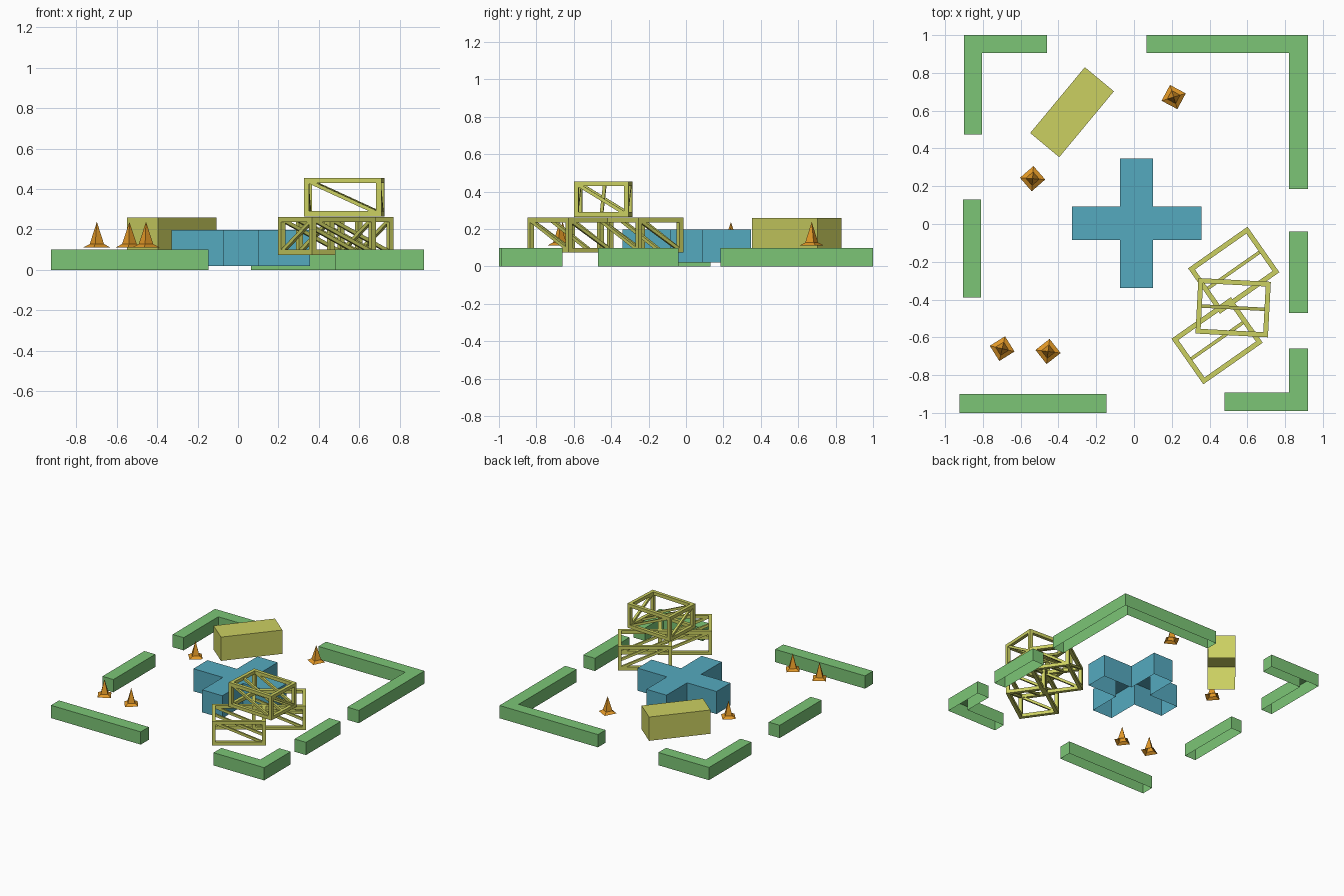
import bpy, bmesh, math
from mathutils import Matrix, Vector

if "Cube" in bpy.data.objects:
    bpy.data.objects.remove(bpy.data.objects["Cube"])


def material(name, rgb):
    m = bpy.data.materials.new(name)
    m.diffuse_color = (*rgb, 1)
    m.use_nodes = True
    m.node_tree.nodes["Principled BSDF"].inputs["Base Color"].default_value = m.diffuse_color
    return m


GREEN = material("hedge green", (0.20, 0.56, 0.18))
BLUE = material("barrier blue", (0.09, 0.40, 0.52))
YELLOW = material("olive yellow", (0.60, 0.63, 0.12))
ORANGE = material("cone orange", (0.75, 0.31, 0.02))


def finish(bm, name, mat, matrix=None):
    me = bpy.data.meshes.new(name)
    bm.to_mesh(me)
    bm.free()
    me.materials.append(mat)
    ob = bpy.data.objects.new(name, me)
    if matrix:
        ob.matrix_world = matrix
    bpy.context.collection.objects.link(ob)
    return ob


def open_block(name, outline, z0, z1, mat, matrix=None):
    """Extruded outline (counter-clockwise) with a top but no underside."""
    bm = bmesh.new()
    low = [bm.verts.new((x, y, z0)) for x, y in outline]
    high = [bm.verts.new((x, y, z1)) for x, y in outline]
    bm.faces.new(high)
    n = len(outline)
    for i in range(n):
        j = (i + 1) % n
        bm.faces.new((low[i], low[j], high[j], high[i]))
    finish(bm, name, mat, matrix)


def rect(x0, y0, x1, y1):
    return [(x0, y0), (x1, y0), (x1, y1), (x0, y1)]


# perimeter walls
open_block("wall_left", rect(-.905, -.39, -.81, .13), 0, .1, GREEN)
open_block("wall_right", rect(.82, -.47, .92, -.04), 0, .1, GREEN)
open_block("wall_front", rect(-.925, -1, -.145, -.9), 0, .1, GREEN)
open_block("corner_back_left", [(-.90, .475), (-.805, .475), (-.805, .905),
                                (-.46, .905), (-.46, 1), (-.90, 1)], 0, .1, GREEN)
open_block("corner_back_right", [(.065, .905), (.82, .905), (.82, .185),
                                 (.92, .185), (.92, 1), (.065, 1)], 0, .1, GREEN)
open_block("corner_front_right", [(.48, -.99), (.92, -.99), (.92, -.66),
                                  (.82, -.66), (.82, -.893), (.48, -.893)], 0, .1, GREEN)

# central cross-shaped block
a, b = .0875, .343
cross = [(-a, -b), (a, -b), (a, -a), (b, -a), (b, a), (a, a),
         (a, b), (-a, b), (-a, a), (-b, a), (-b, -a), (-a, -a)]
open_block("center_cross", cross, .02, .197, BLUE, Matrix.Translation((.014, .004, 0)))

# solid container
open_block("container", rect(-.2265, -.1, .2265, .1), .073, .26, YELLOW,
           Matrix.Translation((-.328, .592, 0)) @ Matrix.Rotation(math.radians(50.3), 4, 'Z'))


# open crate frames with diagonal braces
def bar(bm, p, q, t):
    p, q = Vector(p), Vector(q)
    d = q - p
    rot = d.to_track_quat('Z', 'Y').to_matrix().to_4x4()
    bmesh.ops.create_cube(bm, size=1, matrix=Matrix.Translation((p + q) / 2) @ rot
                          @ Matrix.Diagonal((t, t, d.length, 1)))


def crate_frame(name, x, y, z, angle, h):
    L, W, t, s = .384, .294, .026, .018
    X, Y, lo, hi = L / 2 - t / 2, W / 2 - t / 2, t / 2, h - t / 2
    bm = bmesh.new()
    for k in (-1, 1):
        for zz in (lo, hi):
            bar(bm, (-X - t / 2, k * Y, zz), (X + t / 2, k * Y, zz), t)
            bar(bm, (k * X, -Y, zz), (k * X, Y, zz), t)
        for j in (-1, 1):
            bar(bm, (k * X, j * Y, lo), (k * X, j * Y, hi), t)
        bar(bm, (k * X, -Y, hi), (k * X, Y, lo), s)
    for j in (-1, 0, 1):
        bar(bm, (-X, j * Y, hi), (X, j * Y, lo), s)
    finish(bm, name, YELLOW, Matrix.Translation((x, y, z))
           @ Matrix.Rotation(math.radians(angle), 4, 'Z'))


crate_frame("crate_frame_back", .528, -.245, .074, 35, .188)
crate_frame("crate_frame_front", .440, -.618, .074, 35, .188)
crate_frame("crate_frame_top", .525, -.443, .265, -3, .19)

# four-sided cones with a flared foot
PROFILE = [(.067, .112), (.036, .128)]
for i, (x, y, ang) in enumerate([(.21, .672, 17), (-.537, .24, -4),
                                 (-.698, -.66, -13), (-.455, -.675, -7)]):
    bm = bmesh.new()
    rings = [[bm.verts.new((r * math.cos(k * math.pi / 2), r * math.sin(k * math.pi / 2), z))
              for k in range(4)] for r, z in PROFILE]
    tip = bm.verts.new((0, 0, .238))
    for k in range(4):
        n = (k + 1) % 4
        bm.faces.new((rings[0][k], rings[0][n], rings[1][n], rings[1][k]))
        bm.faces.new((rings[1][k], rings[1][n], tip))
    finish(bm, f"cone_{i + 1}", ORANGE, Matrix.Translation((x, y, 0))
           @ Matrix.Rotation(math.radians(ang), 4, 'Z'))
